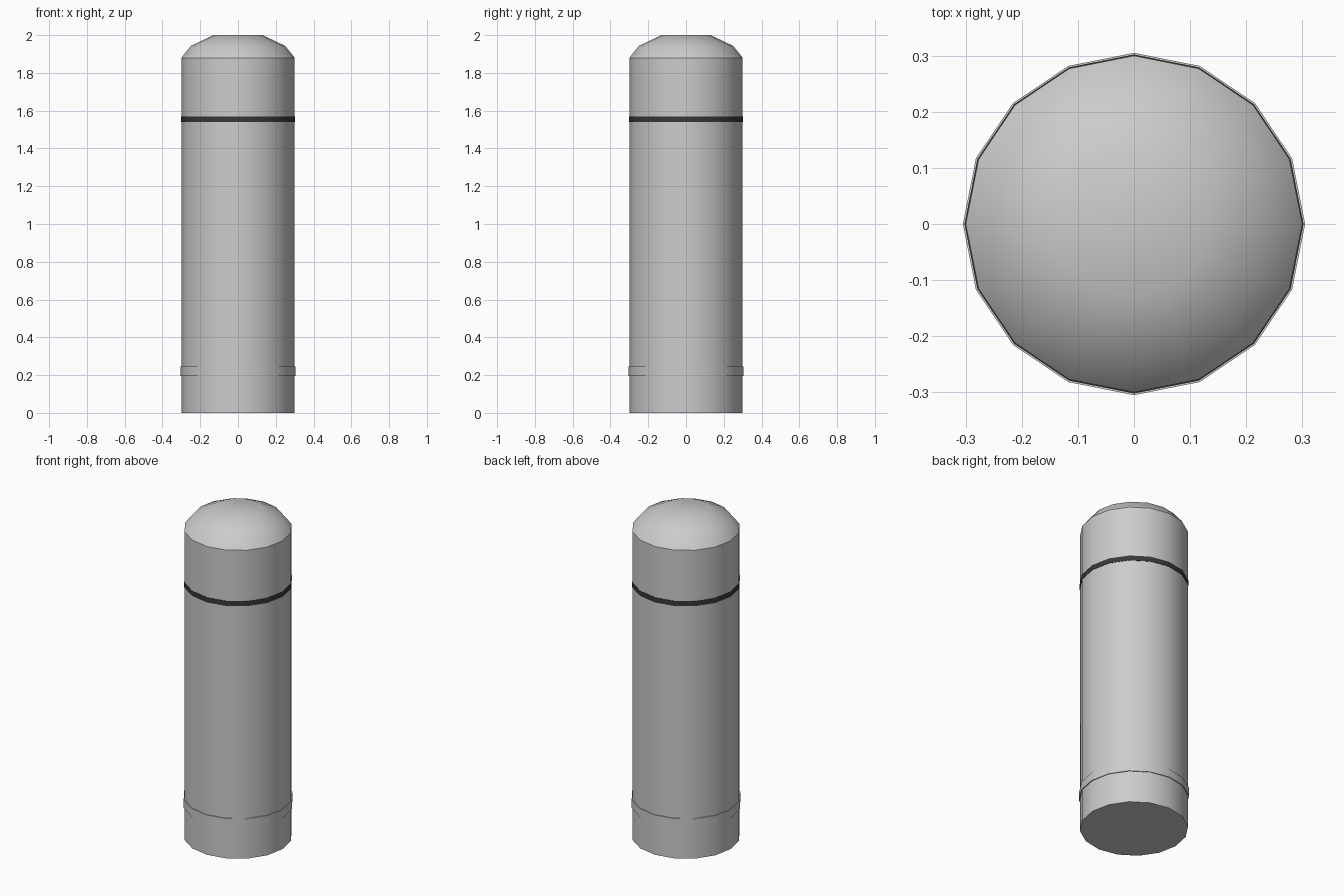
import bpy, bmesh
from math import cos, sin, tau, radians

SIDES = 16

cube = bpy.data.objects.get("Cube")
if cube:
    bpy.data.objects.remove(cube, do_unlink=True)


def material(name, value):
    mat = bpy.data.materials.new(name)
    mat.use_nodes = True
    color = (value, value, value, 1)
    mat.diffuse_color = color
    bsdf = mat.node_tree.nodes["Principled BSDF"]
    bsdf.inputs["Base Color"].default_value = color
    bsdf.inputs["Roughness"].default_value = 0.6
    return mat


def lathe(name, profile, mat, ring=False):
    """Turn (radius, height) points around z; a ring closes on itself, otherwise the ends are capped."""
    bm = bmesh.new()
    loops = [[bm.verts.new((r * cos(tau * i / SIDES), r * sin(tau * i / SIDES), z))
              for i in range(SIDES)] for r, z in profile]
    pairs = list(zip(loops, loops[1:]))
    if ring:
        pairs.append((loops[-1], loops[0]))
    else:
        bm.faces.new(loops[0])
        bm.faces.new(loops[-1])
    for low, high in pairs:
        for i in range(SIDES):
            j = (i + 1) % SIDES
            bm.faces.new((low[i], low[j], high[j], high[i]))
    bmesh.ops.recalc_face_normals(bm, faces=bm.faces)
    mesh = bpy.data.meshes.new(name)
    bm.to_mesh(mesh)
    bm.free()
    mesh.materials.append(mat)
    obj = bpy.data.objects.new(name, mesh)
    bpy.context.collection.objects.link(obj)
    bpy.ops.object.select_all(action="DESELECT")
    obj.select_set(True)
    bpy.context.view_layer.objects.active = obj
    bpy.ops.object.shade_smooth_by_angle(angle=radians(32))
    return obj


def band(name, radius, bottom, top, mat):
    inner = 0.29
    return lathe(name, [(inner, bottom), (radius, bottom), (radius, top), (inner, top)], mat, ring=True)


grey = material("light grey metal", 0.6)
dark = material("dark grey stripe", 0.04)

# Post with its domed cap
lathe("post", [(0.3, 0), (0.3, 1.88), (0.25, 1.943), (0.13, 2)], grey)

# Dark stripe near the top and raised collar near the base
band("upper_stripe", 0.302, 1.54, 1.57, dark)
band("lower_collar", 0.305, 0.195, 0.245, grey)
